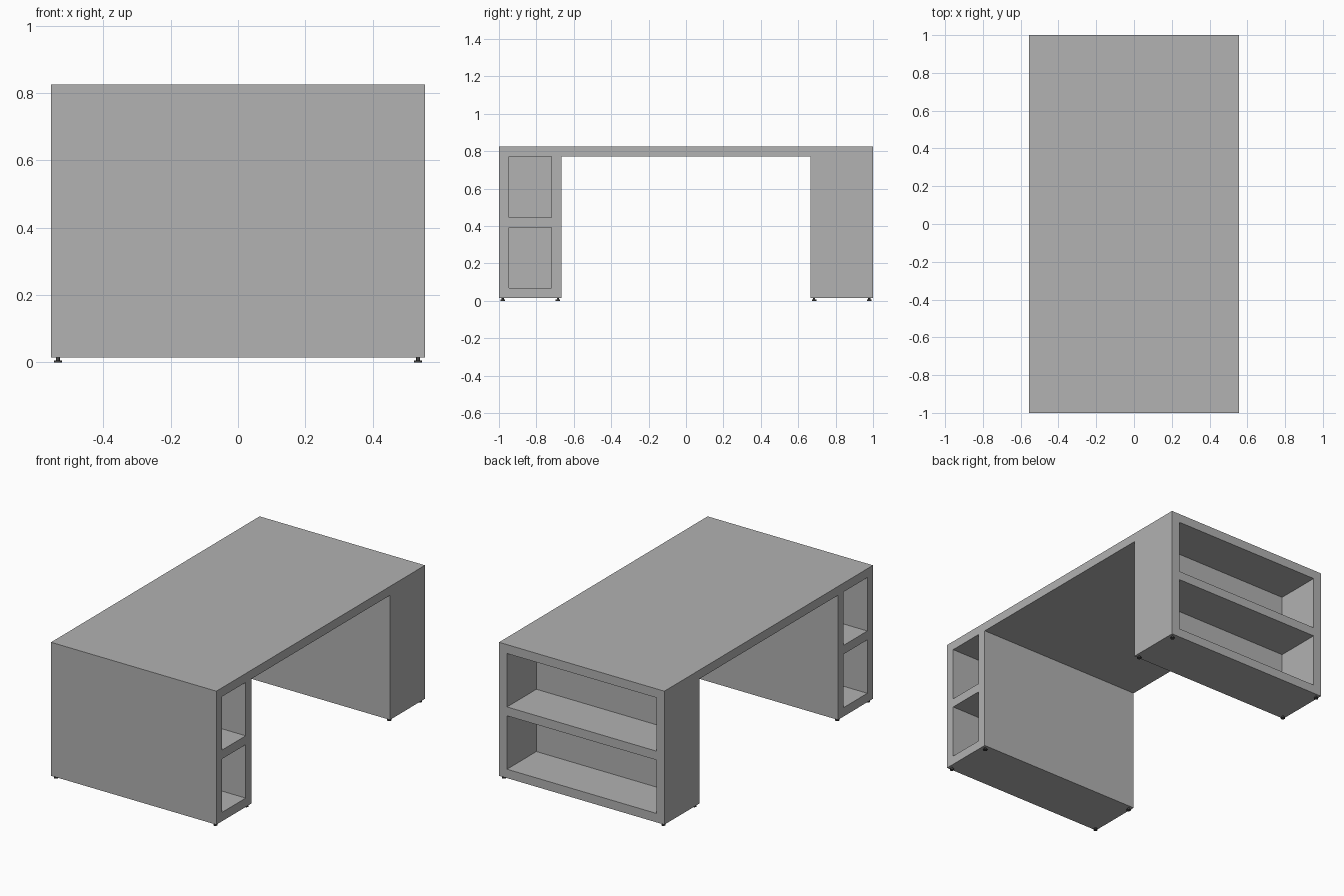
import bpy
import bmesh
from mathutils import Matrix, Vector

if "Cube" in bpy.data.objects:
    bpy.data.objects.remove(bpy.data.objects["Cube"], do_unlink=True)

HALF_W, HALF_L = 0.555, 1.0      # half width in x, half length in y
TOP, BASE = 0.825, 0.015         # desk height and underside of pedestals
WALL = 0.054                     # panel thickness
INNER = 0.665                    # inner face of each pedestal


def make_material(name, colour):
    mat = bpy.data.materials.new(name)
    mat.use_nodes = True
    mat.diffuse_color = (*colour, 1)
    mat.node_tree.nodes["Principled BSDF"].inputs["Base Color"].default_value = (*colour, 1)
    return mat


def add_object(name, bm, mat):
    bmesh.ops.recalc_face_normals(bm, faces=bm.faces)
    mesh = bpy.data.meshes.new(name)
    bm.to_mesh(mesh)
    bm.free()
    mesh.materials.append(mat)
    obj = bpy.data.objects.new(name, mesh)
    bpy.context.collection.objects.link(obj)
    return obj


def add_box(bm, low, high):
    low, high = Vector(low), Vector(high)
    matrix = Matrix.Translation((low + high) / 2) @ Matrix.Diagonal((*(high - low), 1))
    bmesh.ops.create_cube(bm, size=1, matrix=matrix)


grey = make_material("grey panel", (0.445, 0.445, 0.445))
dark = make_material("dark foot", (0.06, 0.06, 0.06))

# Desk body: bridge-shaped profile extruded across the width
profile = [(-HALF_L, BASE), (-INNER, BASE), (-INNER, TOP - WALL), (INNER, TOP - WALL),
           (INNER, BASE), (HALF_L, BASE), (HALF_L, TOP), (-HALF_L, TOP)]
bm = bmesh.new()
face = bm.faces.new([bm.verts.new((-HALF_W, y, z)) for y, z in profile])
side = bmesh.ops.extrude_face_region(bm, geom=[face])["geom"]
bmesh.ops.translate(bm, vec=(2 * HALF_W, 0, 0),
                    verts=[v for v in side if isinstance(v, bmesh.types.BMVert)])
desk = add_object("desk_body", bm, grey)

# Shelf compartments: two levels in each pedestal
bm = bmesh.new()
shelf_height = (TOP - BASE - 3 * WALL) / 2
for level in range(2):
    z0 = BASE + WALL + level * (shelf_height + WALL)
    z1 = z0 + shelf_height
    # Back pedestal, open to the back
    add_box(bm, (-HALF_W + WALL, INNER + WALL, z0), (HALF_W - WALL, HALF_L + 0.1, z1))
    # Front pedestal, open at both ends with a middle divider
    for s in (-1, 1):
        xs = sorted((s * WALL / 2, s * (HALF_W + 0.1)))
        add_box(bm, (xs[0], -HALF_L + WALL, z0), (xs[1], -INNER - WALL, z1))
cutter = add_object("shelf_cutter", bm, grey)
cutter.hide_render = True

cut = desk.modifiers.new("shelves", "BOOLEAN")
cut.object = cutter
cut.operation = "DIFFERENCE"
cut.solver = "EXACT"
bpy.context.view_layer.objects.active = desk
bpy.ops.object.modifier_apply(modifier=cut.name)
bpy.data.objects.remove(cutter, do_unlink=True)

# Levelling feet: a disc with a thin stem at each pedestal corner
for end, y_sign in (("front", -1), ("back", 1)):
    for side_name, x_sign in (("right", -1), ("left", 1)):
        for place, y in (("outer", HALF_L - 0.02), ("inner", INNER + 0.02)):
            bm = bmesh.new()
            for radius, z0, z1 in ((0.012, 0, 0.006), (0.006, 0.006, BASE)):
                bmesh.ops.create_cone(
                    bm, cap_ends=True, segments=16, radius1=radius, radius2=radius, depth=z1 - z0,
                    matrix=Matrix.Translation((x_sign * 0.535, y_sign * y, (z0 + z1) / 2)))
            add_object(f"{end}_{side_name}_{place}_foot", bm, dark)
